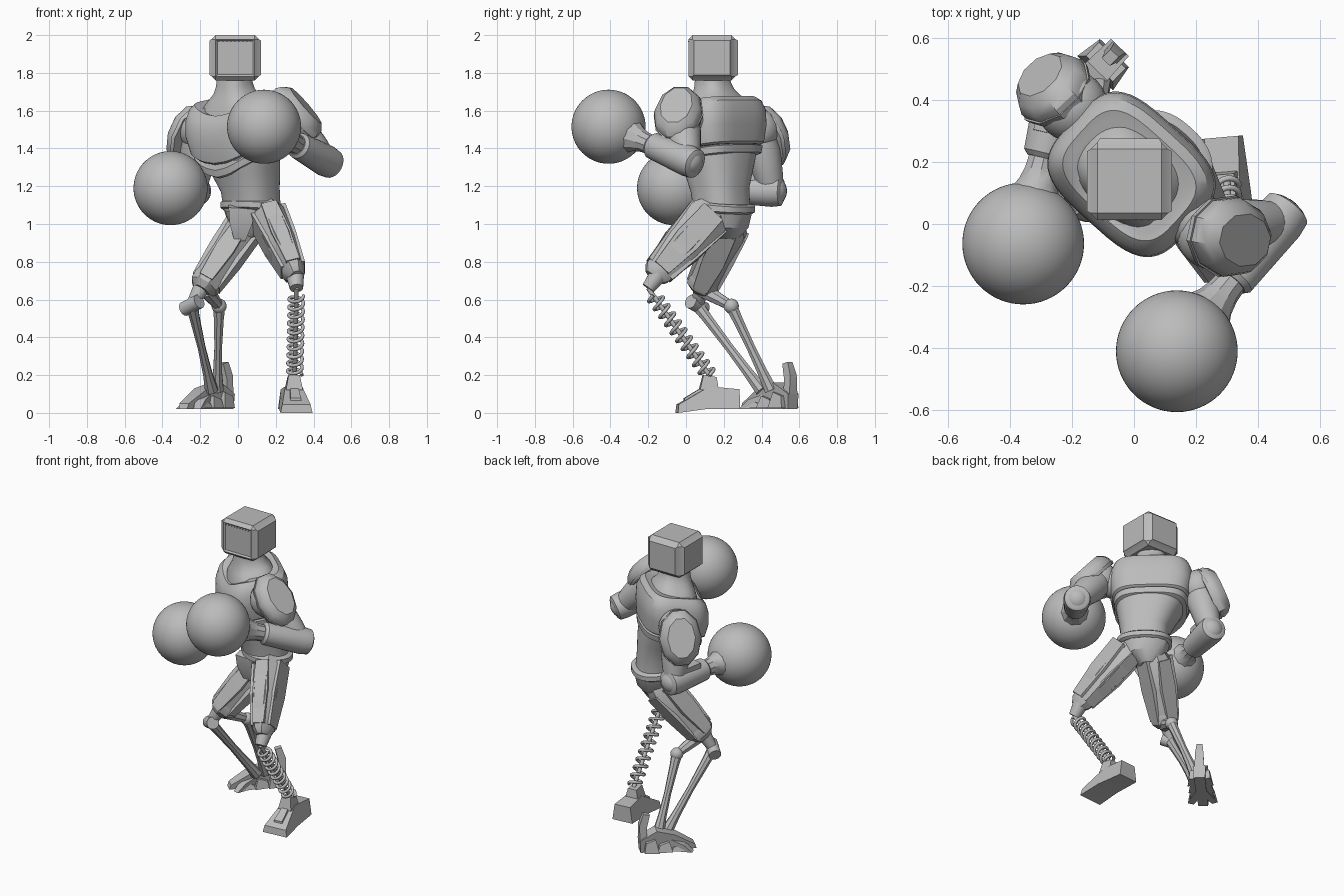
import bpy, bmesh, math
from mathutils import Vector, Matrix

old = bpy.data.objects.get("Cube")
if old:
    bpy.data.objects.remove(old, do_unlink=True)

grey = bpy.data.materials.new("plain grey")
grey.use_nodes = True
grey.diffuse_color = (.5, .5, .5, 1)
grey.node_tree.nodes["Principled BSDF"].inputs["Base Color"].default_value = (.5, .5, .5, 1)


def finish(name, bm, angle=32):
    bmesh.ops.recalc_face_normals(bm, faces=bm.faces)
    mesh = bpy.data.meshes.new(name)
    bm.to_mesh(mesh)
    bm.free()
    mesh.materials.append(grey)
    obj = bpy.data.objects.new(name, mesh)
    bpy.context.collection.objects.link(obj)
    bpy.ops.object.select_all(action='DESELECT')
    obj.select_set(True)
    bpy.context.view_layer.objects.active = obj
    bpy.ops.object.shade_smooth_by_angle(angle=math.radians(angle))
    return obj


def skin(name, rings, angle=32):
    """Join rings of points into a closed tube."""
    bm = bmesh.new()
    loops = [[bm.verts.new(p) for p in ring] for ring in rings]
    n = len(loops[0])
    for a, b in zip(loops, loops[1:]):
        for i in range(n):
            j = (i + 1) % n
            bm.faces.new((a[i], a[j], b[j], b[i]))
    bm.faces.new(loops[0])
    bm.faces.new(loops[-1])
    return finish(name, bm, angle)


def frame(axis, hint):
    z = Vector(axis).normalized()
    x = Vector(hint)
    x = (x - z * x.dot(z)).normalized()
    return x, z.cross(x), z


def limb(name, start, end, profile, sides=24, hint=(1, 0, 0), shift=(0, 0), taper=1):
    """Profile rows are (fraction along the axis, half width, half depth)."""
    start, end = Vector(start), Vector(end)
    x, y, z = frame(end - start, hint)
    off = x * shift[0] + y * shift[1]
    k = 1 / math.cos(math.pi / sides)
    rings = []
    for t, rx, ry in profile:
        c = start.lerp(end, t) + off * (1 + (taper - 1) * t)
        rings.append([c + x * rx * k * math.cos(a) + y * ry * k * math.sin(a)
                      for a in [(i + .5) * math.tau / sides for i in range(sides)]])
    return skin(name, rings)


def rod(name, start, end, radius, end_radius=None, sides=16):
    last = end_radius or radius
    return limb(name, start, end, [(0, radius, radius), (1, last, last)], sides)


def body(name, rows, yaw, tilt=0, power=2.6, count=48, dip=0):
    """Stacked rounded-box sections; rows are (z, x, y, half width, half depth)."""
    turn = Matrix.Rotation(math.radians(yaw), 3, 'Z')
    rings = []
    for z, cx, cy, a, b in rows:
        ring = []
        for i in range(count):
            c, s = math.cos(i * math.tau / count), math.sin(i * math.tau / count)
            u = a * math.copysign(abs(c) ** (2 / power), c)
            v = b * math.copysign(abs(s) ** (2 / power), s)
            drop = dip * max(0, -s) * (1 - abs(c))
            ring.append(Vector((cx, cy, z + tilt * v - drop)) + turn @ Vector((u, v, 0)))
        rings.append(ring)
    return skin(name, rings)


def ball(name, centre, radius, segments=24):
    bm = bmesh.new()
    bmesh.ops.create_uvsphere(bm, u_segments=segments, v_segments=segments // 2, radius=radius,
                              matrix=Matrix.Translation(centre))
    return finish(name, bm)


def prism(name, profile, centre, yaw):
    """Side profile rows are (y, z, half width), toe towards -y."""
    place = Matrix.Translation(centre) @ Matrix.Rotation(math.radians(yaw), 4, 'Z')
    return skin(name, [[place @ Vector((side * w, y, z)) for y, z, w in profile]
                       for side in (-1, 1)], 20)


# Boxy head with a sunken screen and raised panels on the other sides
bm = bmesh.new()
bmesh.ops.create_cube(bm, size=1, matrix=Matrix.Translation((-.015, .138, 1.88)) @ Matrix.Diagonal((.25, .25, .24, 1)))
bmesh.ops.bevel(bm, geom=bm.edges[:], offset=.022, segments=1, affect='EDGES')
bm.normal_update()
for f in [f for f in bm.faces if f.calc_area() > .02 and abs(f.normal.z) < .5]:
    if f.normal.y < -.5:
        bmesh.ops.inset_region(bm, faces=[f], thickness=.012, depth=-.01)
    else:
        bmesh.ops.inset_region(bm, faces=[f], thickness=.01, depth=.012)
finish("head", bm, 20)
for i in range(9):
    x = -.1 + i * .021
    rod("head_rivet", (x, .016, 1.967), (x, .011, 1.967), .003, sides=8)

# Torso, turned towards one side
TURN = -42
body("neck", [(1.58, -.01, .16, .2, .15), (1.63, -.015, .157, .18, .135), (1.67, -.02, .15, .135, .115),
              (1.7, -.02, .145, .105, .1), (1.74, -.02, .14, .09, .09), (1.78, -.02, .14, .088, .085)],
     TURN, .2, 2.5)
body("chest", [(1.4, 0, .165, .225, .18), (1.41, 0, .165, .238, .192), (1.5, -.008, .16, .258, .205),
               (1.58, -.01, .16, .254, .202), (1.63, -.012, .158, .235, .185),
               (1.655, -.015, .156, .21, .155), (1.648, -.015, .156, .185, .13)], TURN, .15, 3.5, dip=.06)
body("chest_band", [(1.345, .01, .17, .19, .16), (1.355, .01, .17, .222, .182),
                    (1.392, .005, .17, .23, .187), (1.4, .005, .17, .21, .17)], TURN, .15, 3.2, dip=.08)
body("abdomen", [(1.08, .075, .19, .145, .135), (1.18, .065, .18, .15, .14),
                 (1.28, .04, .175, .18, .16), (1.38, .01, .17, .215, .175)], TURN, .1, 2.5)
body("belt", [(1.065, .08, .195, .155, .14), (1.075, .08, .195, .17, .155),
              (1.105, .08, .195, .17, .155), (1.115, .08, .195, .155, .14)], TURN, -.1, 2.4)
body("pelvis", [(.92, .06, .21, .05, .07), (.98, .08, .21, .12, .115), (1.08, .08, .2, .155, .145)], TURN, 0, 2.4, 12)
limb("pelvis_flap", (.02, .07, 1.09), (.01, .12, .92),
     [(0, .07, .025), (.45, .06, .04), (1, .03, .03)], 4)


# Arms: shoulder, plated pad, upper arm, forearm and a round glove
def arm(side, shoulder, elbow, glove, pad, normal):
    ball(side + "_shoulder", shoulder, .115)
    limb(side + "_upper_arm", shoulder, elbow,
         [(0, .085, .085), (.35, .095, .095), (.75, .078, .078), (1, .06, .06)])
    ball(side + "_elbow", elbow, .08)
    limb(side + "_forearm", elbow, glove,
         [(-.11, .06, .06), (-.09, .078, .078), (0, .084, .084), (.44, .07, .07), (.47, .055, .055)])
    limb(side + "_wrist", elbow, glove,
         [(.42, .048, .048), (.54, .052, .052), (.62, .062, .062), (.72, .09, .09)], 10)
    ball(side + "_glove", glove, .196, 64)
    pad, normal = Vector(pad), Vector(normal).normalized()
    inside, outside = pad - normal * .045, pad + normal * .045
    limb(side + "_shoulder_pad", inside, outside,
         [(0, .165, .12), (.35, .168, .124), (.7, .152, .11), (1, .12, .082)], 10, (0, 0, 1))
    limb(side + "_pad_rim", inside, outside, [(-.1, .168, .122), (.12, .173, .128)], 10, (0, 0, 1))
    hub, inner = Vector(shoulder), Vector((0, .17, 1.5))
    rod(side + "_shoulder_socket", hub.lerp(inner, .45), hub.lerp(inner, .1), .105, .09, 24)


left_elbow, right_elbow = Vector((.465, .01, 1.335)), Vector((-.23, .455, 1.175))
left_glove, right_glove = Vector((.138, -.41, 1.515)), Vector((-.357, -.063, 1.19))
arm("left", (.25, -.03, 1.57), left_elbow, left_glove, (.325, -.045, 1.6), (.74, -.16, .66))
arm("right", (-.2, .38, 1.5), right_elbow, right_glove, (-.275, .45, 1.475), (-.65, .7, .4))
limb("right_forearm_guard", right_elbow, right_glove, [(.02, .06, .02), (.32, .055, .02)], 4, shift=(0, .065))


# Thighs: tapered faceted cores under raised plates
def thigh(side, hip, knee, wide, deep, taper):
    end = taper * .9
    limb(side + "_thigh", hip, knee,
         [(-.1, wide * .6, deep * .6), (.1, wide, deep), (.55, wide * .93, deep * .93),
          (1, wide * taper, deep * taper), (1.07, wide * end * .7, deep * end * .7)], 8)
    for s in (-1, 1):
        limb(side + "_thigh_side_plate", hip, knee,
             [(.05, .012, deep * .55), (.5, .014, deep * .6), (.95, .01, deep * .4)], 4,
             shift=(s * wide * .95, 0), taper=taper)
        limb(side + "_thigh_face_plate", hip, knee,
             [(.08, wide * .45, .014), (.5, wide * .55, .016), (.95, wide * .4, .012)], 4,
             shift=(0, s * deep * .95), taper=taper)
    limb(side + "_thigh_cuff", hip, knee,
         [(.84, wide * taper * 1.02, deep * taper * 1.02), (.9, wide * taper * 1.1, deep * taper * 1.1),
          (1, wide * taper, deep * taper)], 8)


thigh("left", (.15, .14, 1.06), (.298, -.155, .74), .093, .12, .62)
thigh("right", (.045, .24, 1), (-.18, .085, .67), .094, .1, .8)

# Left lower leg: coil spring around a thin rod
knee, ankle = Vector((.31, -.2, .66)), Vector((.3, .13, .19))
rod("left_knee_joint", knee - Vector((.045, 0, 0)), knee + Vector((.045, 0, 0)), .038, sides=20)
rod("left_knee_link", (.3, -.14, .74), knee, .05, .035)
rod("spring_core", knee, ankle, .012)
x, y, z = frame(ankle - knee, (1, 0, 0))
curve = bpy.data.curves.new("spring", 'CURVE')
curve.dimensions = '3D'
curve.bevel_depth = .0095
curve.bevel_resolution = 2
curve.use_fill_caps = True
turns, steps = 10, 18
line = curve.splines.new('POLY')
line.points.add(turns * steps)
for i, p in enumerate(line.points):
    a = i * math.tau / steps
    spot = knee.lerp(ankle, .08 + .9 * i / (turns * steps)) + (x * math.cos(a) + y * math.sin(a)) * .038
    p.co = (*spot, 1)
curve.materials.append(grey)
bpy.context.collection.objects.link(bpy.data.objects.new("spring", curve))

# Left foot: wedge boot with ankle block
LEFT_FOOT = (.295, .12, 0)
prism("left_foot", [(.16, .02, .07), (.16, .125, .055), (0, .14, .045), (-.165, .045, .075),
                    (-.17, 0, .085), (-.02, .02, .08)], LEFT_FOOT, 5)
prism("left_foot_plate", [(-.02, .12, .025), (-.02, .145, .02), (-.13, .078, .028), (-.13, .05, .03)], LEFT_FOOT, 5)
prism("left_ankle", [(.05, .12, .045), (.04, .19, .03), (-.03, .2, .03), (-.05, .12, .045)], LEFT_FOOT, 5)

# Right lower leg: two slim struts with round joints
front_joint, rear_joint = Vector((-.245, .06, .57)), Vector((-.1, .24, .565))
across = Vector((.04, -.035, .02))
rod("right_knee_joint", front_joint - across, front_joint + across, .038, sides=20)
rod("right_knee_link", (-.19, .085, .67), front_joint, .045, .03)
rod("right_knee_arm", (-.17, .09, .65), rear_joint, .04, .025, 8)
ball("right_rear_joint", rear_joint, .04)
for name, top, low in (("right_front_strut", front_joint, (-.14, .4, .12)),
                       ("right_rear_strut", rear_joint, (-.11, .45, .12))):
    limb(name, top, low, [(0, .032, .032), (.15, .026, .027), (.5, .02, .023), (.8, .024, .027), (1, .034, .034)], 8)

# Right foot: clawed foot with layered plates and a heel spike
RIGHT_FOOT = (-.16, .45, 0)
prism("right_foot", [(.16, .02, .035), (.165, .1, .04), (.06, .16, .045), (-.05, .13, .05),
                     (-.18, .05, .035), (-.19, .02, .03)], RIGHT_FOOT, -44)
for k in range(3):
    y = .1 - k * .085
    top = .11 - k * .02
    prism("right_foot_plate", [(y + .04, .025, .065), (y + .03, top - .02, .06), (y - .03, top, .06),
                               (y - .05, .025, .08)], RIGHT_FOOT, -44)
for fan in (-25, 25):
    prism("right_claw", [(-.02, .02, .025), (-.03, .1, .03), (-.12, .07, .028), (-.175, .02, .02)],
          RIGHT_FOOT, -44 + fan)
prism("right_heel_spike", [(.12, .09, .03), (.165, .1, .03), (.165, .2, .025), (.14, .27, .018),
                           (.1, .26, .018), (.12, .18, .025)], RIGHT_FOOT, -44)
